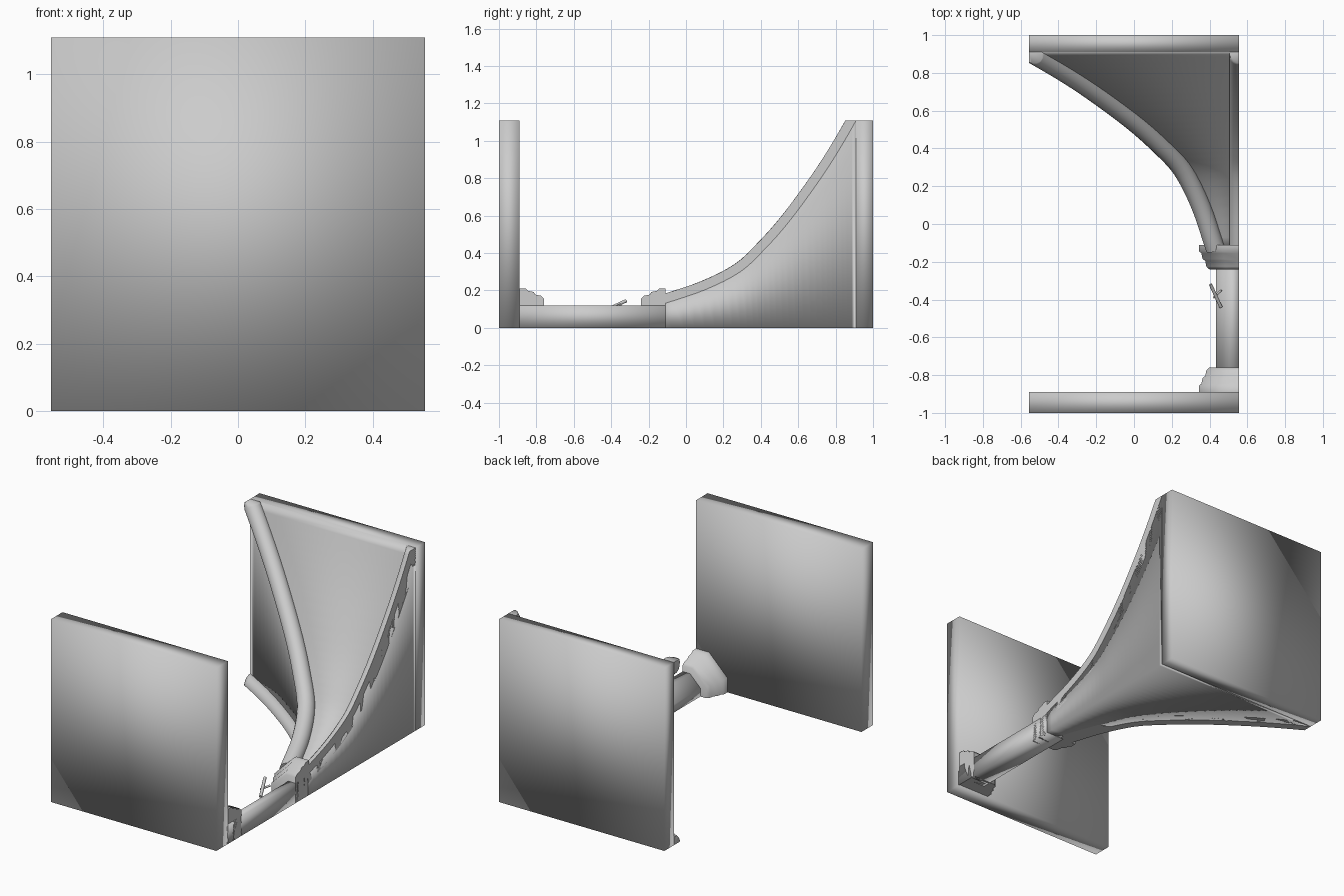
import bpy, bmesh, math
from mathutils import Vector

if "Cube" in bpy.data.objects:
    bpy.data.objects.remove(bpy.data.objects["Cube"], do_unlink=True)

EDGE = 0.555     # half width of the slabs
TOP = 1.11
BACK = 0.91      # inner face of the rear slab

grey = bpy.data.materials.new("stone grey")
grey.use_nodes = True
grey.diffuse_color = (0.6, 0.6, 0.6, 1)
grey.node_tree.nodes["Principled BSDF"].inputs["Base Color"].default_value = (0.6, 0.6, 0.6, 1)


def finish(name, bm, angle=180):
    bmesh.ops.recalc_face_normals(bm, faces=bm.faces)
    mesh = bpy.data.meshes.new(name)
    bm.to_mesh(mesh)
    bm.free()
    mesh.materials.append(grey)
    obj = bpy.data.objects.new(name, mesh)
    bpy.context.collection.objects.link(obj)
    bpy.ops.object.select_all(action="DESELECT")
    obj.select_set(True)
    bpy.context.view_layer.objects.active = obj
    bpy.ops.object.shade_smooth_by_angle(angle=math.radians(angle))


def loft(bm, rings):
    """Skin closed rings of points and cap both ends."""
    loops = [[bm.verts.new(p) for p in ring] for ring in rings]
    n = len(loops[0])
    for a, b in zip(loops, loops[1:]):
        for i in range(n):
            j = (i + 1) % n
            bm.faces.new((a[i], a[j], b[j], b[i]))
    bm.faces.new(loops[0])
    bm.faces.new(loops[-1])


def clip(bm, point, normal):
    """Cut away everything beyond a plane and close the cut."""
    geom = bm.verts[:] + bm.edges[:] + bm.faces[:]
    bmesh.ops.bisect_plane(bm, geom=geom, plane_co=point, plane_no=normal, clear_outer=True)
    bmesh.ops.holes_fill(bm, edges=[e for e in bm.edges if e.is_boundary], sides=0)


def slab(name, y0, y1):
    bm = bmesh.new()
    loft(bm, [[(-EDGE, y, 0), (EDGE, y, 0), (EDGE, y, TOP), (-EDGE, y, TOP)] for y in (y0, y1)])
    finish(name, bm)


slab("front_slab", -1.0, -0.89)
slab("rear_slab", BACK, 1.0)


# Quarter-octagon section that sits in the corner of the model
def corner_section(y, r):
    c = r * 0.414
    return [(EDGE - u, y, v) for u, v in ((0, 0), (r, 0), (r, c), (c, r), (0, r))]


bm = bmesh.new()
loft(bm, [corner_section(y, 0.12) for y in (-0.9, -0.11)])
finish("post", bm)

# Stepped mouldings, mirrored at the two ends of the post
MOULD = [(0, 0.21), (0.035, 0.21), (0.045, 0.198), (0.075, 0.192),
         (0.085, 0.178), (0.115, 0.172), (0.13, 0.156)]
for name, start, way in (("front_moulding", -0.89, 1), ("rear_moulding", -0.11, -1)):
    bm = bmesh.new()
    loft(bm, [corner_section(start + way * d, r) for d, r in MOULD])
    finish(name, bm, 60)

# Flaring curve: distance along y, spread from the corner
KNOTS = [(-0.13, 0.125), (0.1, 0.203), (0.29, 0.3), (0.42, 0.42), (0.55, 0.567),
         (0.7, 0.77), (0.81, 0.938), (0.91, 1.11), (0.99, 1.255)]


def flare(steps=4):
    """Smooth curve through the knots."""
    pts = [Vector(k) for k in KNOTS]
    pts = [2 * pts[0] - pts[1]] + pts + [2 * pts[-1] - pts[-2]]
    out = []
    for a, b, c, d in zip(pts, pts[1:], pts[2:], pts[3:]):
        for k in range(steps):
            t = k / steps
            out.append(0.5 * (2 * b + (c - a) * t + (2 * a - 5 * b + 4 * c - d) * t ** 2
                              + (3 * b - a - 3 * c + d) * t ** 3))
    return out + [pts[-2]]


CURVE = flare()
BOUNDS = (((EDGE, 0, 0), (1, 0, 0)), ((-EDGE, 0, 0), (-1, 0, 0)), ((0, 0, 0), (0, 0, -1)),
          ((0, 0, TOP), (0, 0, 1)), ((0, BACK, 0), (0, 1, 0)))

# Flaring bracket with a square section
bm = bmesh.new()
loft(bm, [[(EDGE, y, 0), (EDGE - h, y, 0), (EDGE - h, y, h), (EDGE, y, h)] for y, h in CURVE])
for point, normal in BOUNDS[1:]:
    if normal[2] >= 0:
        clip(bm, point, normal)
finish("flared_bracket", bm)


# Round ribs along the three free edges of the bracket, trimmed flush
def rib(name, direction, radius=0.051):
    d = Vector(direction)
    side = d.cross(Vector((0, 1, 0))).normalized()
    path = [Vector((EDGE, p.x, 0)) + d * p.y for p in CURVE]
    angles = [math.tau * (k + 0.5) / 16 for k in range(16)]
    rings = []
    for i, p in enumerate(path):
        tangent = (path[min(i + 1, len(path) - 1)] - path[max(i - 1, 0)]).normalized()
        normal = tangent.cross(side)
        rings.append([p + radius * (side * math.cos(a) + normal * math.sin(a)) for a in angles])
    bm = bmesh.new()
    loft(bm, rings)
    for point, normal in BOUNDS:
        clip(bm, point, normal)
    finish(name, bm, 70)


rib("side_rib", (0, 0, 1))
rib("bottom_rib", (-1, 0, 0))
rib("diagonal_rib", (-1, 0, 1))


# Small crossed lever resting on the post
def rod(name, start, end, radius):
    a, b = Vector(start), Vector(end)
    bm = bmesh.new()
    bmesh.ops.create_cone(bm, cap_ends=True, segments=10, radius1=radius, radius2=radius,
                          depth=(b - a).length)
    turn = (b - a).to_track_quat("Z", "Y").to_matrix().to_4x4()
    turn.translation = (a + b) / 2
    bm.transform(turn)
    finish(name, bm, 40)


rod("lever_stem", (0.46, -0.44, 0.09), (0.405, -0.32, 0.145), 0.009)
rod("lever_crossbar", (0.463, -0.35, 0.125), (0.421, -0.39, 0.105), 0.006)
